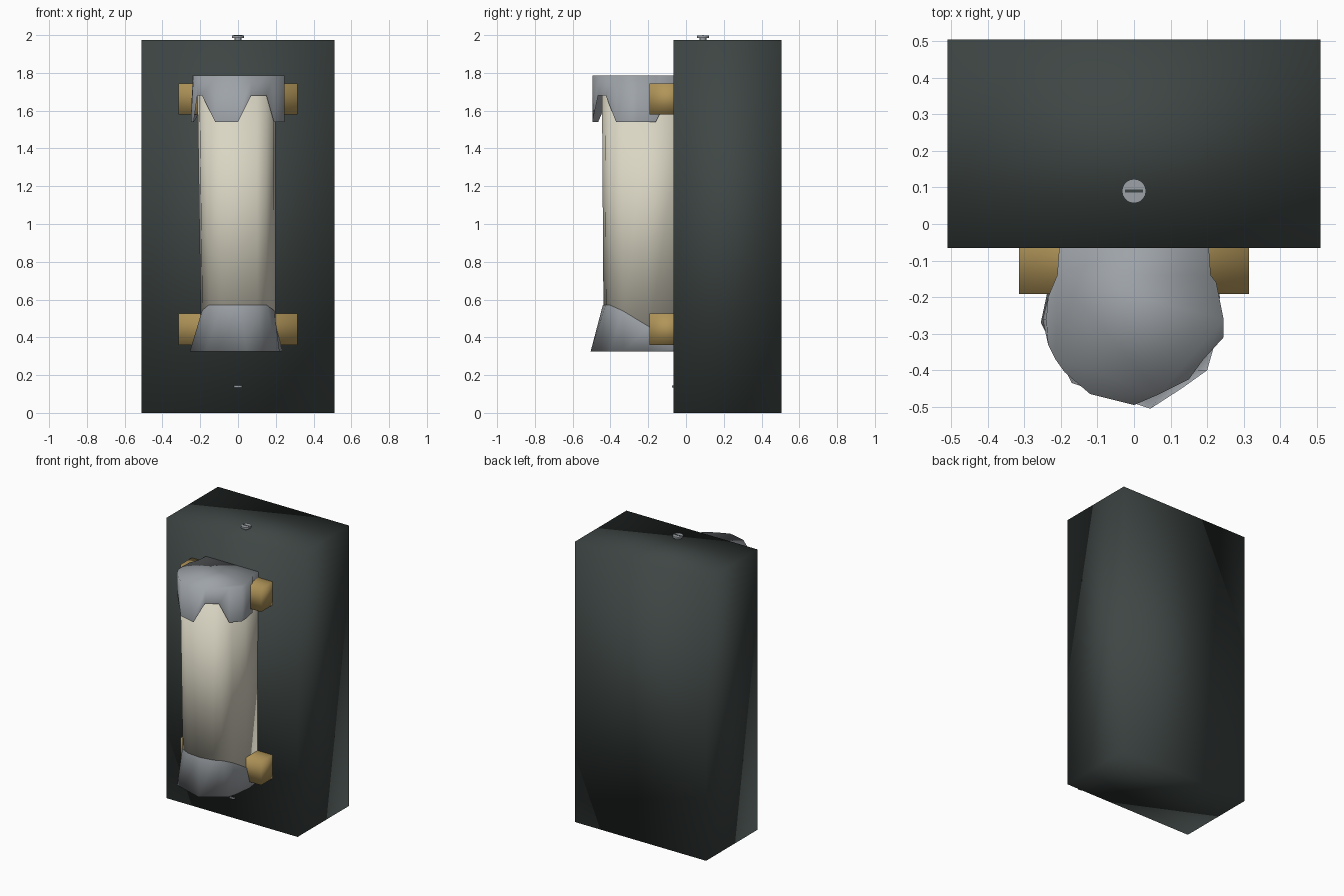
import bpy
import bmesh

cube = bpy.data.objects.get("Cube")
if cube:
    bpy.data.objects.remove(cube, do_unlink=True)


def material(name, r, g, b):
    m = bpy.data.materials.new(name)
    m.diffuse_color = (r, g, b, 1)
    m.use_nodes = True
    m.node_tree.nodes["Principled BSDF"].inputs["Base Color"].default_value = (r, g, b, 1)
    return m


dark = material("dark_slate", .048, .061, .058)
grey = material("grey_metal", .34, .365, .39)
cream = material("cream_glass", .70, .67, .55)
brass = material("brass", .44, .30, .10)


def finish(name, bm, mat, smooth=True):
    bmesh.ops.recalc_face_normals(bm, faces=bm.faces[:])
    for f in bm.faces:
        f.smooth = smooth
    me = bpy.data.meshes.new(name)
    bm.to_mesh(me)
    bm.free()
    me.materials.append(mat)
    ob = bpy.data.objects.new(name, me)
    bpy.context.collection.objects.link(ob)
    return ob


def box(name, low, high, mat, smooth=True):
    bm = bmesh.new()
    bmesh.ops.create_cube(bm, size=1)
    for v in bm.verts:
        for i in range(3):
            v.co[i] = high[i] if v.co[i] > 0 else low[i]
    return finish(name, bm, mat, smooth)


def loft(name, lower, upper, mat, close_low=False, close_high=False):
    """Skin two rings of equal length, optionally capping each end."""
    bm = bmesh.new()
    a = [bm.verts.new(p) for p in lower]
    b = [bm.verts.new(p) for p in upper]
    for i in range(len(a)):
        j = (i + 1) % len(a)
        bm.faces.new((a[i], a[j], b[j], b[i]))
    if close_low:
        bm.faces.new(a)
    if close_high:
        bm.faces.new(b)
    return finish(name, bm, mat)


def disc(name, x, y, low, high, radius, mat):
    bm = bmesh.new()
    bmesh.ops.create_cone(bm, cap_ends=True, segments=20, radius1=radius,
                          radius2=radius, depth=high - low)
    bmesh.ops.translate(bm, verts=bm.verts[:], vec=(x, y, (low + high) / 2))
    return finish(name, bm, mat, False)


# Housing
box("housing", (-.51, -.065, 0), (.51, .505, 1.975), dark)

# Brass crossbars behind the caps
for label, low, high in (("lower", .36, .525), ("upper", 1.58, 1.745)):
    box(label + "_crossbar", (-.315, -.192, low), (.315, 0, high), brass)

# Glass tube, narrowing slightly downward
tube = [(-.2, 0), (-.215, -.2), (-.205, -.34), (-.17, -.4), (-.1, -.435),
        (0, -.445), (.1, -.43), (.15, -.405), (.19, -.34), (.2, -.2), (.2, 0)]
foot = [(x * .95 + .008, y * .98) for x, y in tube]
loft("glass_tube", [(x, y, .4) for x, y in foot],
     [(x, y, 1.72) for x, y in tube], cream, True, True)

# Flared lower cap with its rim dropping toward the housing
flare = [(-.2, 0), (-.24, -.2), (-.255, -.27), (-.17, -.435), (-.11, -.455),
         (.045, -.505), (.13, -.45), (.2, -.4), (.22, -.33), (.235, -.2), (.2, 0)]
rim = [(x * 1.02, y * 1.01, min(.57, .57 - .61 * (y + .38))) for x, y in foot]
loft("lower_cap", [(x, y, .325) for x, y in flare], rim, grey, close_low=True)

# Upper cap with notches cut into the hanging edge
edge, notch, side = 1.54, 1.68, 1.58
collar = [(-.2, 0, side), (-.21, -.14, side), (-.235, -.2, edge), (-.25, -.26, edge),
          (-.235, -.33, edge), (-.215, -.37, notch), (-.19, -.405, notch),
          (-.12, -.465, edge), (0, -.495, edge), (.07, -.465, notch),
          (.15, -.425, notch), (.19, -.37, edge), (.245, -.31, edge),
          (.245, -.26, edge), (.225, -.16, edge), (.21, -.14, side), (.2, 0, side)]
crown = [(max(-.24, x), y, 1.785) for x, y, z in collar]
loft("upper_cap", collar, crown, grey, close_high=True)

# Slotted screw on top, and the edge of one set in the front
disc("screw_neck", 0, .09, 1.97, 1.986, .018, grey)
disc("screw_head", 0, .09, 1.985, 1.998, .033, grey)
box("screw_slot", (-.025, .086, 1.996), (.025, .094, 2.0), dark, False)
disc("front_screw", 0, -.04, .135, .145, .033, grey)
